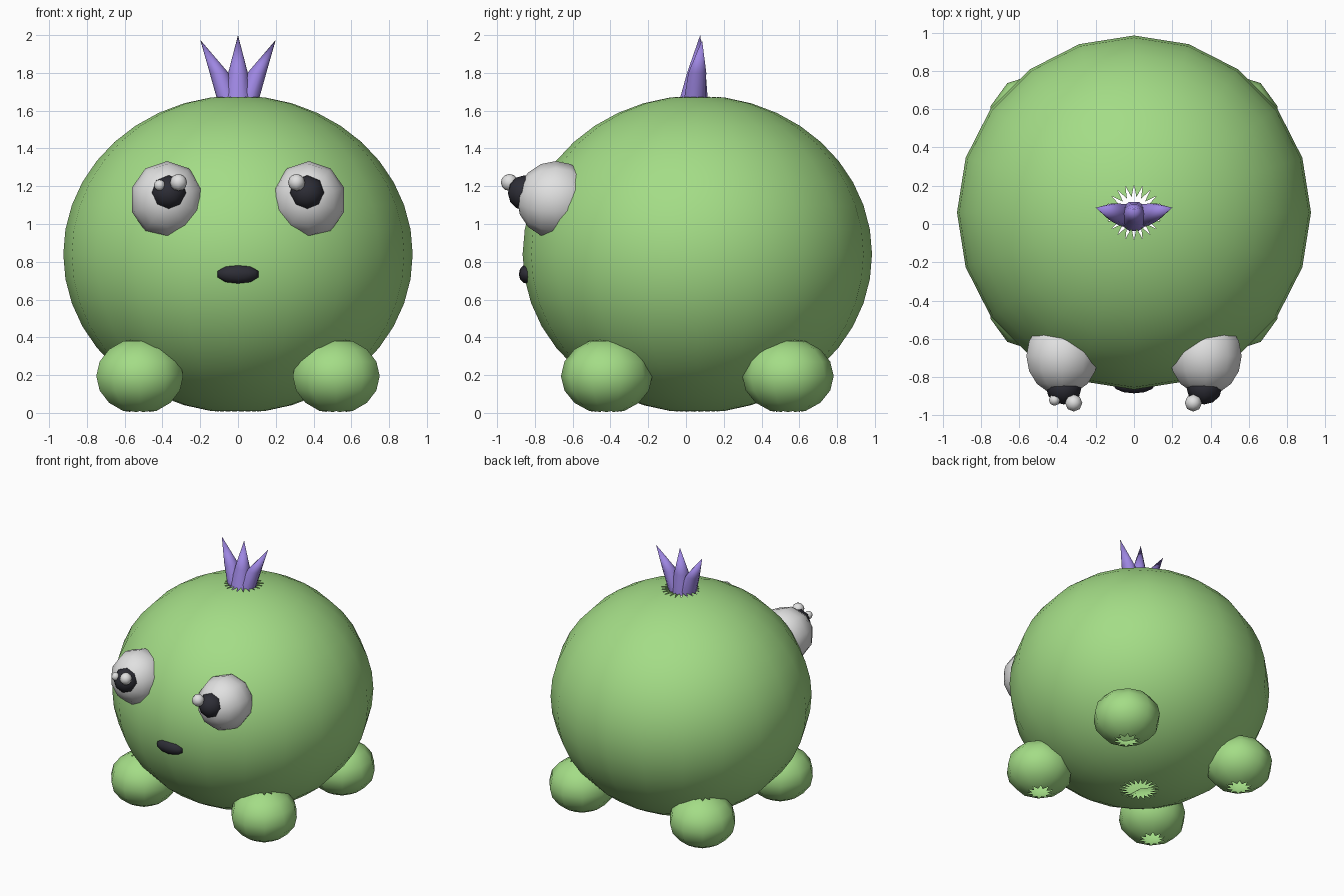
import bpy
import bmesh
from math import radians, cos, sin, tau
from mathutils import Matrix, Vector

cube = bpy.data.objects.get("Cube")
if cube:
    bpy.data.objects.remove(cube, do_unlink=True)


def material(name, rgb):
    m = bpy.data.materials.new(name)
    m.use_nodes = True
    m.diffuse_color = (*rgb, 1)
    bsdf = next(n for n in m.node_tree.nodes if n.type == 'BSDF_PRINCIPLED')
    bsdf.inputs["Base Color"].default_value = (*rgb, 1)
    return m


GREEN = material("leaf green", (0.37, 0.72, 0.24))
WHITE = material("eye white", (0.75, 0.75, 0.75))
BLACK = material("near black", (0.026, 0.026, 0.036))
PURPLE = material("tuft purple", (0.34, 0.24, 0.76))


def finish(name, bm, mat, angle=60):
    mesh = bpy.data.meshes.new(name)
    bmesh.ops.recalc_face_normals(bm, faces=bm.faces)
    bm.to_mesh(mesh)
    bm.free()
    mesh.materials.append(mat)
    ob = bpy.data.objects.new(name, mesh)
    bpy.context.collection.objects.link(ob)
    bpy.ops.object.select_all(action='DESELECT')
    ob.select_set(True)
    bpy.context.view_layer.objects.active = ob
    bpy.ops.object.shade_smooth_by_angle(angle=radians(angle))
    return ob


def ball(name, center, radii, mat, segments=10, rings=8, open_poles=False, turn=None):
    """Ellipsoid; open poles leave a star-shaped hole at the top and bottom."""
    bm = bmesh.new()
    bmesh.ops.create_uvsphere(bm, u_segments=segments, v_segments=rings, radius=1)
    if open_poles:
        poles = [v for v in bm.verts if abs(v.co.z) > 0.9999]
        fans = [f for f in bm.faces if any(v in poles for v in f.verts)]
        bmesh.ops.poke(bm, faces=fans)
        bmesh.ops.delete(bm, geom=poles, context='VERTS')
    if turn:
        bm.transform(turn)
    bm.transform(Matrix.Translation(center) @ Matrix.Diagonal((*radii, 1)))
    return finish(name, bm, mat)


def spike(name, sections, tip, sides=10):
    """Tapering spike through (centre, radius) sections up to a tip."""
    bm = bmesh.new()
    loops = []
    for (x, y, z), r in sections:
        loops.append([bm.verts.new((x + r * cos(tau * i / sides),
                                    y + r * sin(tau * i / sides), z))
                      for i in range(sides)])
    top = bm.verts.new(tip)
    for i in range(sides):
        j = (i + 1) % sides
        for a, b in zip(loops, loops[1:]):
            bm.faces.new((a[i], a[j], b[j], b[i]))
        bm.faces.new((loops[-1][i], loops[-1][j], top))
    bm.faces.new(loops[0])
    return finish(name, bm, PURPLE)


# Round body
ball("body", (0, 0.06, 0.84), (0.925, 0.925, 0.84), GREEN, 20, 20, True)

# Four feet
for side, x in (("left", 0.52), ("right", -0.52)):
    for end, y in (("front", -0.42), ("back", 0.54)):
        ball(f"{end}_{side}_foot", (x, y, 0.195), (0.242, 0.242, 0.2),
             GREEN, 10, 8, True)

# Eyes and pupils, poles facing forwards
forward = Matrix.Rotation(radians(90), 4, 'X')
for side, s in (("left", 1), ("right", -1)):
    ball(f"{side}_eye", (s * 0.375, -0.69, 1.128), (0.197, 0.205, 0.205),
         WHITE, 10, 8, turn=forward)
    ball(f"{side}_pupil", (s * 0.367, -0.855, 1.165), (0.093, 0.088, 0.093),
         BLACK, 8, 6, turn=forward)

# Eye glints
ball("left_glint", (0.31, -0.935, 1.22), (0.045, 0.045, 0.045), WHITE, 8, 6)
ball("right_glint", (-0.315, -0.935, 1.22), (0.045, 0.045, 0.045), WHITE, 8, 6)
ball("right_small_glint", (-0.415, -0.92, 1.205), (0.03, 0.03, 0.03), WHITE, 8, 6)

# Mouth
ball("mouth", (0, -0.84, 0.735), (0.115, 0.045, 0.052), BLACK, 10, 6, turn=forward)

# Tuft of three spikes
spike("tuft_middle", [((0, 0.04, 1.65), 0.08), ((0, 0.055, 1.8), 0.052)],
      (0, 0.075, 2.0))
for side, s in (("left", 1), ("right", -1)):
    spike(f"tuft_{side}", [((s * 0.048, 0.045, 1.65), 0.06),
                           ((s * 0.1, 0.06, 1.8), 0.05)],
          (s * 0.2, 0.085, 1.975))
